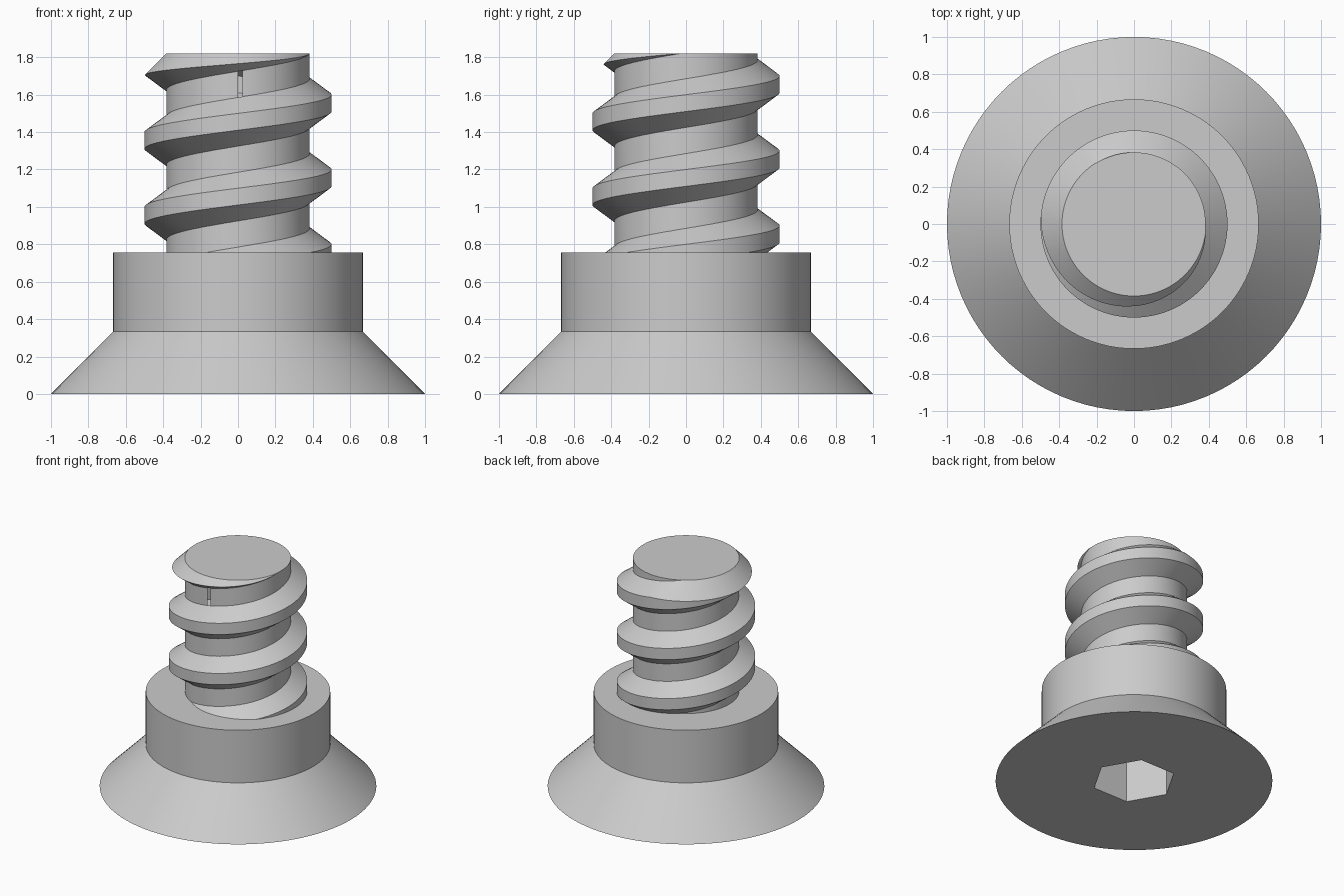
import bpy, bmesh
from math import cos, sin, radians

cube = bpy.data.objects.get("Cube")
if cube:
    bpy.data.objects.remove(cube, do_unlink=True)

SEGMENTS = 96
CORE_R, CREST_R, TOP_Z = 0.383, 0.5, 1.82
PITCH, CREST_HALF, ROOT_HALF = 0.4, 0.045, 0.13

steel = bpy.data.materials.new("grey steel")
steel.use_nodes = True
GREY = (0.6, 0.6, 0.6, 1)
steel.diffuse_color = GREY
steel.node_tree.nodes["Principled BSDF"].inputs["Base Color"].default_value = GREY


def make_object(name, bm):
    bmesh.ops.recalc_face_normals(bm, faces=bm.faces)
    mesh = bpy.data.meshes.new(name)
    bm.to_mesh(mesh)
    bm.free()
    mesh.materials.append(steel)
    obj = bpy.data.objects.new(name, mesh)
    bpy.context.collection.objects.link(obj)
    return obj


def bridge(bm, rings):
    """Skin closed rings of vertices and cap both ends."""
    n = len(rings[0])
    for a, b in zip(rings, rings[1:]):
        for i in range(n):
            j = (i + 1) % n
            bm.faces.new((a[i], a[j], b[j], b[i]))
    bm.faces.new(rings[0])
    bm.faces.new(rings[-1])


def lathe(name, profile, sides=SEGMENTS):
    """Solid of revolution from (radius, height) points."""
    bm = bmesh.new()
    rings = []
    for r, z in profile:
        angles = [radians(360 * i / sides) for i in range(sides)]
        rings.append([bm.verts.new((r * cos(a), r * sin(a), z)) for a in angles])
    bridge(bm, rings)
    return make_object(name, bm)


def activate(obj):
    bpy.ops.object.select_all(action="DESELECT")
    obj.select_set(True)
    bpy.context.view_layer.objects.active = obj


def combine(obj, other, operation):
    """Apply a boolean and discard the helper."""
    other.hide_render = True
    mod = obj.modifiers.new(operation.lower(), "BOOLEAN")
    mod.operation = operation
    mod.solver = "EXACT"
    mod.object = other
    activate(obj)
    bpy.ops.object.modifier_apply(modifier=mod.name)
    bpy.data.objects.remove(other, do_unlink=True)


def helix(name, start, end):
    """Right-handed trapezoidal thread, swept between two angles in degrees."""
    bm = bmesh.new()
    inner_r = 0.34
    slope = (ROOT_HALF - CREST_HALF) / (CREST_R - CORE_R)
    inner_half = ROOT_HALF + (CORE_R - inner_r) * slope
    section = [(inner_r, -inner_half), (CREST_R, -CREST_HALF),
               (CREST_R, CREST_HALF), (inner_r, inner_half)]
    step = 360 / SEGMENTS
    rings = []
    for i in range(int((end - start) / step) + 1):
        deg = start + i * step
        a, centre = radians(deg), 1.155 + PITCH * deg / 360
        rings.append([bm.verts.new((r * cos(a), r * sin(a), centre + dz))
                      for r, dz in section])
    bridge(bm, rings)
    return make_object(name, bm)


# Flared head with a cylindrical collar and a hexagonal drive socket below
head = lathe("flared_head", [(1, 0), (0.667, 0.335), (0.667, 0.755), (0.3, 0.755)])
combine(head, lathe("socket_cutter", [(0.305, -0.1), (0.305, 0.42)], 6), "DIFFERENCE")

# Threaded shaft, trimmed to a chamfered end
shaft = lathe("threaded_shaft", [(CORE_R, 0.6), (CORE_R, 1.95)])
combine(shaft, helix("thread", -540, 742.5), "UNION")
envelope = lathe("shaft_envelope", [(0.55, 0.66), (0.55, TOP_Z - 0.165),
                                    (0.385, TOP_Z)])
combine(shaft, envelope, "INTERSECT")

for part in (head, shaft):
    activate(part)
    bpy.ops.object.shade_smooth_by_angle(angle=radians(25))
